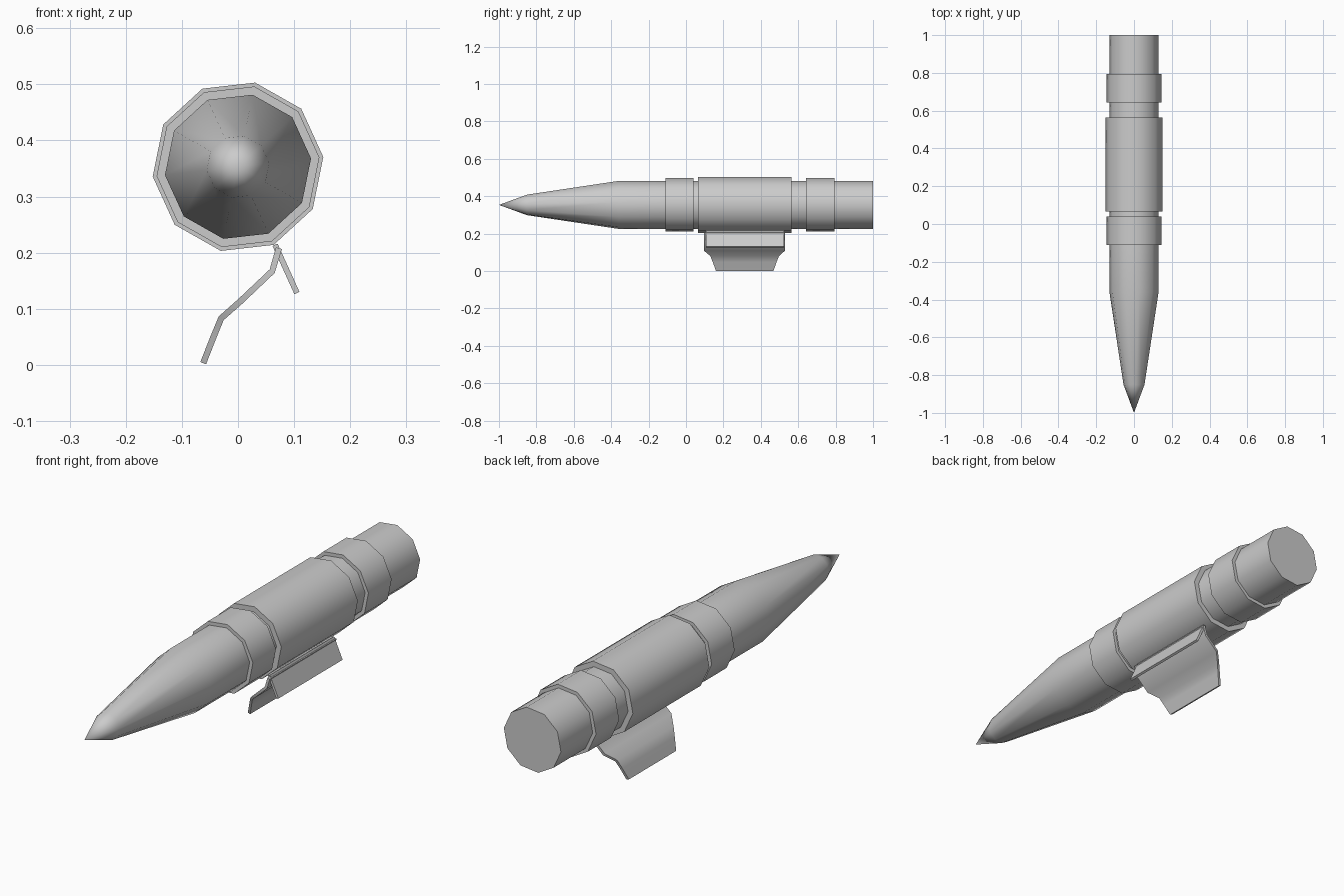
import bpy, bmesh, math
from mathutils import Vector

if "Cube" in bpy.data.objects:
    bpy.data.objects.remove(bpy.data.objects["Cube"])

CZ = 0.353           # height of the body axis
SIDES = 10
PHASE = math.radians(6.5)


def finish(bm, name, angle=40):
    bmesh.ops.recalc_face_normals(bm, faces=bm.faces)
    me = bpy.data.meshes.new(name)
    bm.to_mesh(me)
    bm.free()
    ob = bpy.data.objects.new(name, me)
    bpy.context.collection.objects.link(ob)
    bpy.ops.object.select_all(action='DESELECT')
    ob.select_set(True)
    bpy.context.view_layer.objects.active = ob
    bpy.ops.object.shade_smooth_by_angle(angle=math.radians(angle))
    return ob


def lathe(name, profile):
    """Sweep (y, radius) points round the body axis; radius 0 makes a tip."""
    bm = bmesh.new()
    rings = []
    for y, r in profile:
        n = SIDES if r else 1
        rings.append([bm.verts.new((r * math.cos(PHASE + math.tau * i / SIDES), y,
                                    CZ + r * math.sin(PHASE + math.tau * i / SIDES)))
                      for i in range(n)])
    for a, b in zip(rings, rings[1:]):
        for i in range(SIDES):
            j = (i + 1) % SIDES
            if len(a) == 1:
                bm.faces.new((a[0], b[j], b[i]))
            else:
                bm.faces.new((a[i], a[j], b[j], b[i]))
    for end in (rings[0], rings[-1]):
        if len(end) > 1:
            bm.faces.new(end)
    return finish(bm, name)


def plate(name, rows, thick):
    """Thin bent sheet through (x, z, y_front, y_back) rows."""
    bm = bmesh.new()
    pts = [Vector((r[0], r[1])) for r in rows]
    loops = []
    for i, (x, z, y0, y1) in enumerate(rows):
        d = (pts[min(i + 1, len(pts) - 1)] - pts[max(i - 1, 0)]).normalized()
        n = Vector((-d.y, d.x)) * thick / 2
        loops.append([bm.verts.new((x + s * n.x, y, z + s * n.y))
                      for s, y in ((1, y0), (1, y1), (-1, y1), (-1, y0))])
    for a, b in zip(loops, loops[1:]):
        for k in range(4):
            m = (k + 1) % 4
            bm.faces.new((a[k], a[m], b[m], b[k]))
    bm.faces.new(loops[0])
    bm.faces.new(loops[-1])
    return finish(bm, name)


# pointed body with three stepped collars
profile = [(-1, 0), (-0.85, 0.056), (-0.36, 0.131)]
for y0, y1, r in ((-0.11, 0.04, 0.146), (0.065, 0.563, 0.153), (0.642, 0.793, 0.146)):
    profile += [(y0, 0.131), (y0, r), (y1, r), (y1, 0.131)]
profile.append((1, 0.131))
lathe("pointed_body", profile)

# bent tapering fin below the body
plate("bent_fin", [(0.073, 0.208, 0.095, 0.53), (0.061, 0.167, 0.095, 0.53),
                   (0.004, 0.113, 0.095, 0.53), (-0.030, 0.083, 0.13, 0.497),
                   (-0.044, 0.049, 0.143, 0.484), (-0.062, 0.003, 0.16, 0.468)], 0.011)

# short straight flap beside the fin
plate("side_flap", [(0.066, 0.214, 0.107, 0.525), (0.105, 0.128, 0.107, 0.525)], 0.010)
